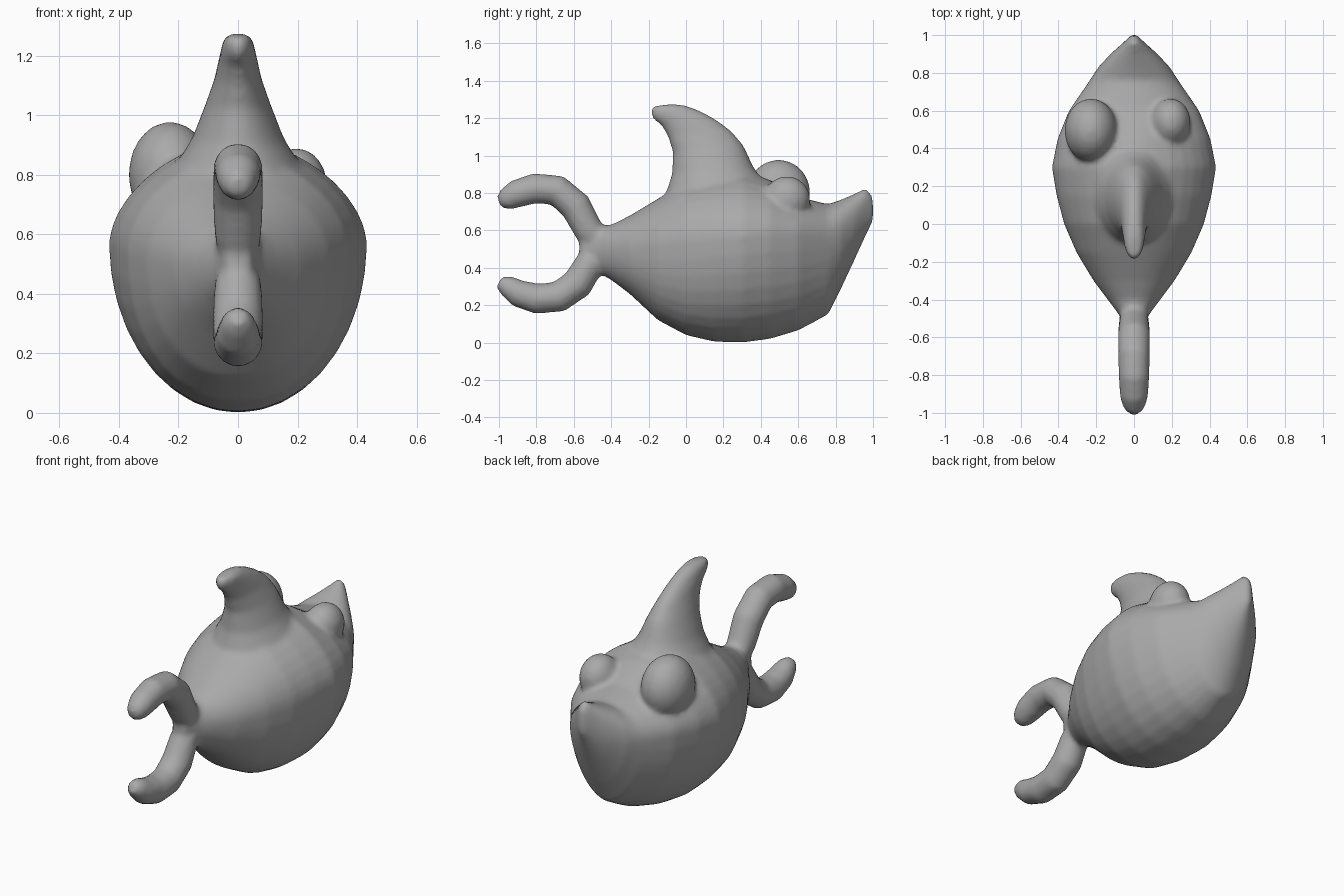
import bpy, bmesh, math
from mathutils import Matrix, Vector

cube = bpy.data.objects.get("Cube")
if cube:
    bpy.data.objects.remove(cube, do_unlink=True)

grey = bpy.data.materials.new("plain grey")
grey.use_nodes = True
COLOUR = (0.4, 0.4, 0.4, 1)
grey.diffuse_color = COLOUR
grey.node_tree.nodes["Principled BSDF"].inputs["Base Color"].default_value = COLOUR
SIDES = 36
ANGLES = [2 * math.pi * i / SIDES for i in range(SIDES)]


def power(v, p):
    return math.copysign(abs(v) ** p, v)


def loft(bm, rings):
    """Skin a row of rings and cap both ends."""
    rows = [[bm.verts.new(p) for p in ring] for ring in rings]
    for a, b in zip(rows, rows[1:]):
        for i in range(SIDES):
            j = (i + 1) % SIDES
            bm.faces.new((a[i], a[j], b[j], b[i]))
    bm.faces.new(rows[0][::-1])
    bm.faces.new(rows[-1])


def body_ring(y, low, high, mid, w, top, belly):
    """Egg section; top and belly are slim above 1 and boxy below 1."""
    ring = []
    for a in ANGLES:
        c, s = math.cos(a), math.sin(a)
        p, reach = (top, high - mid) if s > 0 else (belly, mid - low)
        ring.append((w * power(c, p), y, mid + reach * power(s, p)))
    return ring


def fin_ring(y0, z0, y1, z1, w):
    """Ellipse between a front point and a back point."""
    ring = []
    for a in ANGLES:
        t = 0.5 + 0.5 * math.cos(a)
        ring.append((w * math.sin(a), y0 + (y1 - y0) * t, z0 + (z1 - z0) * t))
    return ring


def tube(path):
    """Round sections along a path in the middle plane."""
    rings = []
    for i, (y, z, r) in enumerate(path):
        a, b = path[max(i - 1, 0)], path[min(i + 1, len(path) - 1)]
        d = Vector((0, b[0] - a[0], b[1] - a[1])).normalized()
        n = Vector((0, -d.z, d.y))
        rings.append([Vector((r * math.cos(t), y, z)) + n * (r * math.sin(t))
                      for t in ANGLES])
    return rings


bm = bmesh.new()

# Body, tail root to snout: y, low, high, middle, half width, top, belly
loft(bm, [body_ring(*s) for s in (
    (-.57, .45, .57, .51, .04, 1, 1), (-.48, .38, .62, .50, .08, 1, 1),
    (-.40, .335, .63, .50, .14, 1, .95), (-.30, .26, .68, .50, .215, 1, .9),
    (-.15, .12, .77, .52, .305, 1, .9), (0, .04, .86, .54, .37, 1.05, .92),
    (.15, .005, .90, .56, .41, 1.1, .97), (.30, 0, .92, .57, .435, 1.15, 1),
    (.45, .02, .87, .58, .405, 1.12, 1), (.60, .065, .78, .58, .345, 1.05, 1),
    (.76, .15, .74, .57, .235, 1, 1.08), (.83, .29, .765, .58, .19, .95, 1.1),
    (.90, .44, .795, .62, .125, .95, 1.1), (.965, .58, .83, .68, .052, 1, 1),
    (1.003, .65, .78, .70, .013, 1, 1))])

# Hooked back fin: front edge, back edge, half width
loft(bm, [fin_ring(*s) for s in (
    (-.20, .62, .48, .70, .27), (-.11, .79, .43, .84, .22),
    (-.075, .90, .36, .94, .155), (-.07, 1.02, .31, 1.05, .11),
    (-.10, 1.11, .245, 1.13, .08), (-.135, 1.165, .165, 1.19, .067),
    (-.175, 1.195, .08, 1.238, .059), (-.193, 1.235, 0, 1.268, .05),
    (-.182, 1.262, -.07, 1.277, .032))])

# Two curled tail lobes: y, z, radius
for path in (
    ((-.42, .49, .06), (-.52, .60, .079), (-.59, .73, .085), (-.69, .815, .083),
     (-.81, .825, .081), (-.91, .795, .075), (-.965, .765, .059), (-1.0, .75, .031)),
    ((-.42, .51, .06), (-.51, .43, .079), (-.58, .315, .085), (-.68, .245, .083),
     (-.80, .235, .081), (-.90, .265, .073), (-.96, .305, .057), (-1.0, .325, .031)),
):
    loft(bm, tube(path))

# Eyes bulging out of the head, one larger than the other
for place, size in (((-.228, .495, .80), (.14, .17, .178)),
                    ((.195, .54, .765), (.105, .125, .125))):
    bmesh.ops.create_uvsphere(
        bm, u_segments=24, v_segments=14, radius=1,
        matrix=Matrix.Translation(place) @ Matrix.Diagonal((*size, 1)))

bmesh.ops.recalc_face_normals(bm, faces=bm.faces)
mesh = bpy.data.meshes.new("fish_body")
bm.to_mesh(mesh)
bm.free()
mesh.materials.append(grey)
body = bpy.data.objects.new("fish_body", mesh)
bpy.context.collection.objects.link(body)

# Blend everything into one soft skin
remesh = body.modifiers.new("blend", "REMESH")
remesh.mode = "VOXEL"
remesh.voxel_size = 0.016
remesh.use_smooth_shade = True
smooth = body.modifiers.new("soften", "SMOOTH")
smooth.factor = 0.5
smooth.iterations = 6
